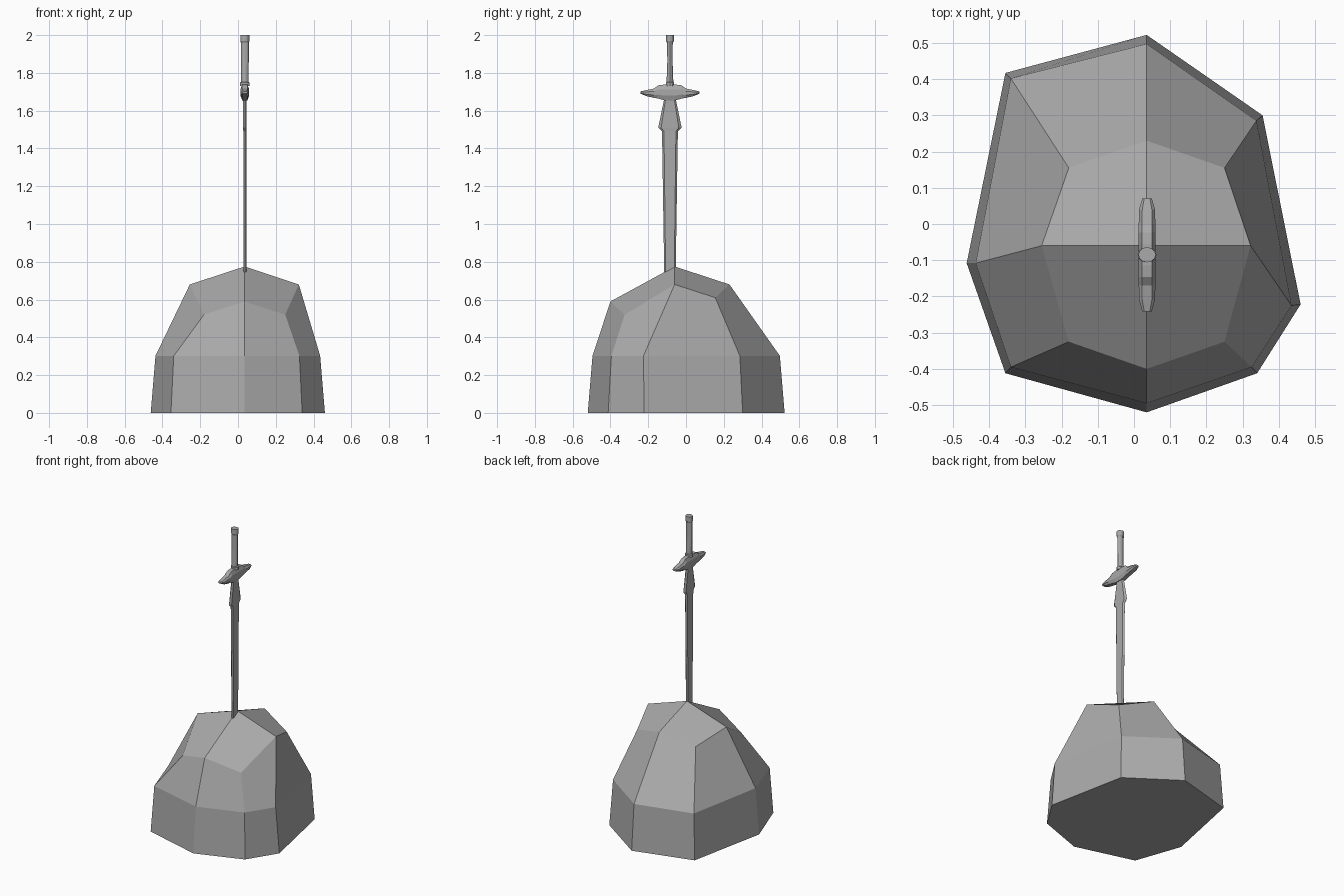
import bpy, bmesh, math

default = bpy.data.objects.get("Cube")
if default:
    bpy.data.objects.remove(default)

grey = bpy.data.materials.new("stone grey")
grey.use_nodes = True
colour = (0.4, 0.4, 0.4, 1)
grey.diffuse_color = colour
grey.node_tree.nodes["Principled BSDF"].inputs["Base Color"].default_value = colour

SX, SY = 0.036, -0.085  # sword axis


def finish(name, bm):
    bmesh.ops.recalc_face_normals(bm, faces=bm.faces)
    mesh = bpy.data.meshes.new(name)
    bm.to_mesh(mesh)
    bm.free()
    mesh.materials.append(grey)
    obj = bpy.data.objects.new(name, mesh)
    bpy.context.collection.objects.link(obj)
    return obj


def bridge(bm, rings):
    """Join successive closed rings of points with quads."""
    loops = [[bm.verts.new(p) for p in ring] for ring in rings]
    for a, b in zip(loops, loops[1:]):
        n = len(a)
        for i in range(n):
            j = (i + 1) % n
            bm.faces.new((a[i], a[j], b[j], b[i]))
    return loops


def loft(name, rings):
    bm = bmesh.new()
    loops = bridge(bm, rings)
    bm.faces.new(loops[0])
    bm.faces.new(loops[-1])
    return finish(name, bm)


# Rock: footprint, shoulder and crown rings, closed by four quads at the peak
foot = [(.035, -.52), (.34, -.412), (.46, -.222), (.355, .3),
        (.035, .522), (-.355, .417), (-.462, -.108), (-.355, -.412)]
shoulder = [(.035, -.495), (.325, -.395), (.435, -.225), (.338, .285),
            (.035, .497), (-.34, .402), (-.437, -.108), (-.34, -.395)]
crown = [(.035, -.4, .59), (.25, -.325, .52), (.322, -.06, .68), (.25, .155, .61),
         (.035, .23, .68), (-.18, .155, .61), (-.255, -.06, .68), (-.18, -.325, .52)]
bm = bmesh.new()
loops = bridge(bm, [[(x, y, 0) for x, y in foot],
                    [(x, y, .302) for x, y in shoulder], crown])
bm.faces.new(loops[0])
peak = bm.verts.new((.035, -.06, .775))
top = loops[-1]
for i in range(0, 8, 2):
    bm.faces.new((top[i], top[i + 1], top[(i + 2) % 8], peak))
finish("rock", bm)


# Blade: flat hexagonal section with bevelled cutting edges
def blade_ring(z, w, t):
    return [(SX + t * sx, SY + w * sy, z) for sx, sy in
            ((0, 1), (1, .75), (1, -.75), (0, -1), (-1, -.75), (-1, .75))]


loft("blade", [blade_ring(*s) for s in (
    (.72, .03, .008), (1.49, .042, .008), (1.51, .062, .009), (1.665, .03, .009))])


# Guard: chamfered sections from tip to tip
def guard_ring(y, w, low, high):
    mid, half = (low + high) / 2, (high - low) / 2
    return [(SX + w * sx, SY + y, mid + half * sz) for sx, sz in
            ((.6, 1), (1, .4), (1, -.4), (.6, -1), (-.6, -1), (-1, -.4), (-1, .4), (-.6, 1))]


half_guard = ((.156, .013, 1.69, 1.702), (.125, .022, 1.677, 1.709),
              (.085, .023, 1.668, 1.717), (.062, .023, 1.664, 1.734), (.03, .023, 1.655, 1.738))
sections = [(-y, w, a, b) for y, w, a, b in half_guard] + list(reversed(half_guard))
loft("guard", [guard_ring(*s) for s in sections])


# Grip and pommel: oval rings up the axis
def oval(z, rx, ry, n=12):
    return [(SX + rx * math.cos(math.tau * i / n), SY + ry * math.sin(math.tau * i / n), z)
            for i in range(n)]


loft("grip", [oval(*s) for s in (
    (1.73, .026, .021), (1.748, .026, .021), (1.752, .019, .018),
    (1.86, .021, .014), (1.965, .021, .015))])
loft("pommel", [oval(*s) for s in (
    (1.96, .021, .016), (1.968, .024, .021), (2.0, .024, .021))])
